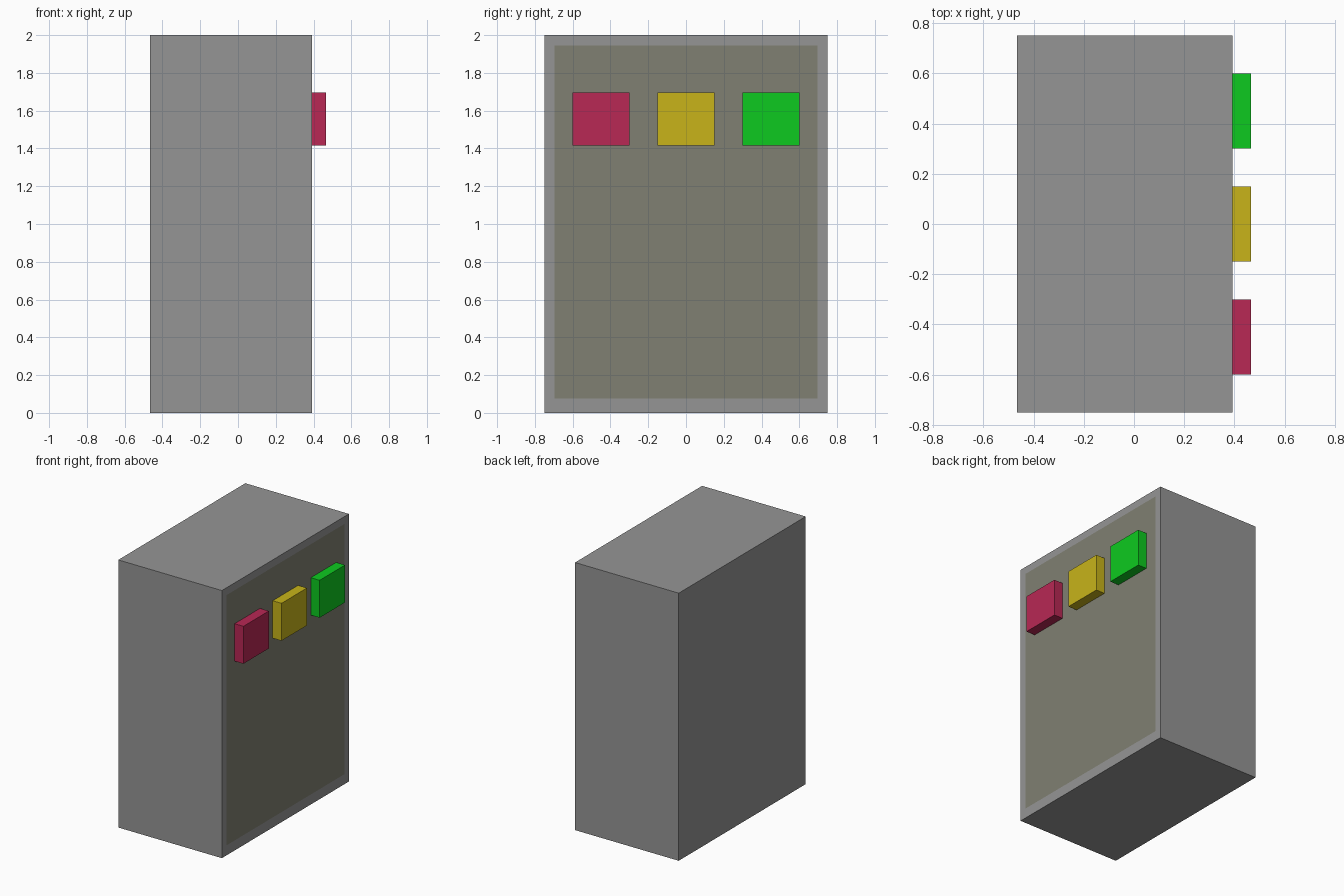
import bpy, bmesh

if "Cube" in bpy.data.objects:
    bpy.data.objects.remove(bpy.data.objects["Cube"])

FRONT, BACK = 0.392, -0.465   # x extent of the cabinet


def material(name, rgb):
    mat = bpy.data.materials.new(name)
    mat.diffuse_color = (*rgb, 1)
    mat.use_nodes = True
    mat.node_tree.nodes["Principled BSDF"].inputs["Base Color"].default_value = mat.diffuse_color
    return mat


def box(name, lo, hi, mats=()):
    bm = bmesh.new()
    bmesh.ops.create_cube(bm, size=1)
    for v in bm.verts:
        v.co = [a if c < 0 else b for c, a, b in zip(v.co, lo, hi)]
    mesh = bpy.data.meshes.new(name)
    bm.to_mesh(mesh)
    bm.free()
    for m in mats:
        mesh.materials.append(m)
    obj = bpy.data.objects.new(name, mesh)
    bpy.context.collection.objects.link(obj)
    return obj


# Cabinet body with a flush inset panel on its +x face
grey = material("cabinet_grey", (0.3, 0.3, 0.3))
olive = material("panel_olive", (0.216, 0.216, 0.17))
body = box("cabinet_body", (BACK, -0.75, 0), (FRONT, 0.75, 2), (grey, olive))
bm = bmesh.new()
bm.from_mesh(body.data)
panel = max(bm.faces, key=lambda f: f.calc_center_median().x)
bmesh.ops.inset_region(bm, faces=[panel], thickness=0.075)
panel.material_index = 1
for v in panel.verts:
    v.co.z = 1.945 if v.co.z > 1 else 0.075
bm.to_mesh(body.data)
bm.free()

# Row of three coloured buttons
buttons = [("red_button", -0.45, (0.48, 0.021, 0.089)),
           ("yellow_button", 0, (0.578, 0.456, 0.01)),
           ("green_button", 0.45, (0.004, 0.591, 0.014))]
for name, y, rgb in buttons:
    box(name, (FRONT, y - 0.15, 1.415), (0.465, y + 0.15, 1.695),
        (material(name + "_colour", rgb),))
